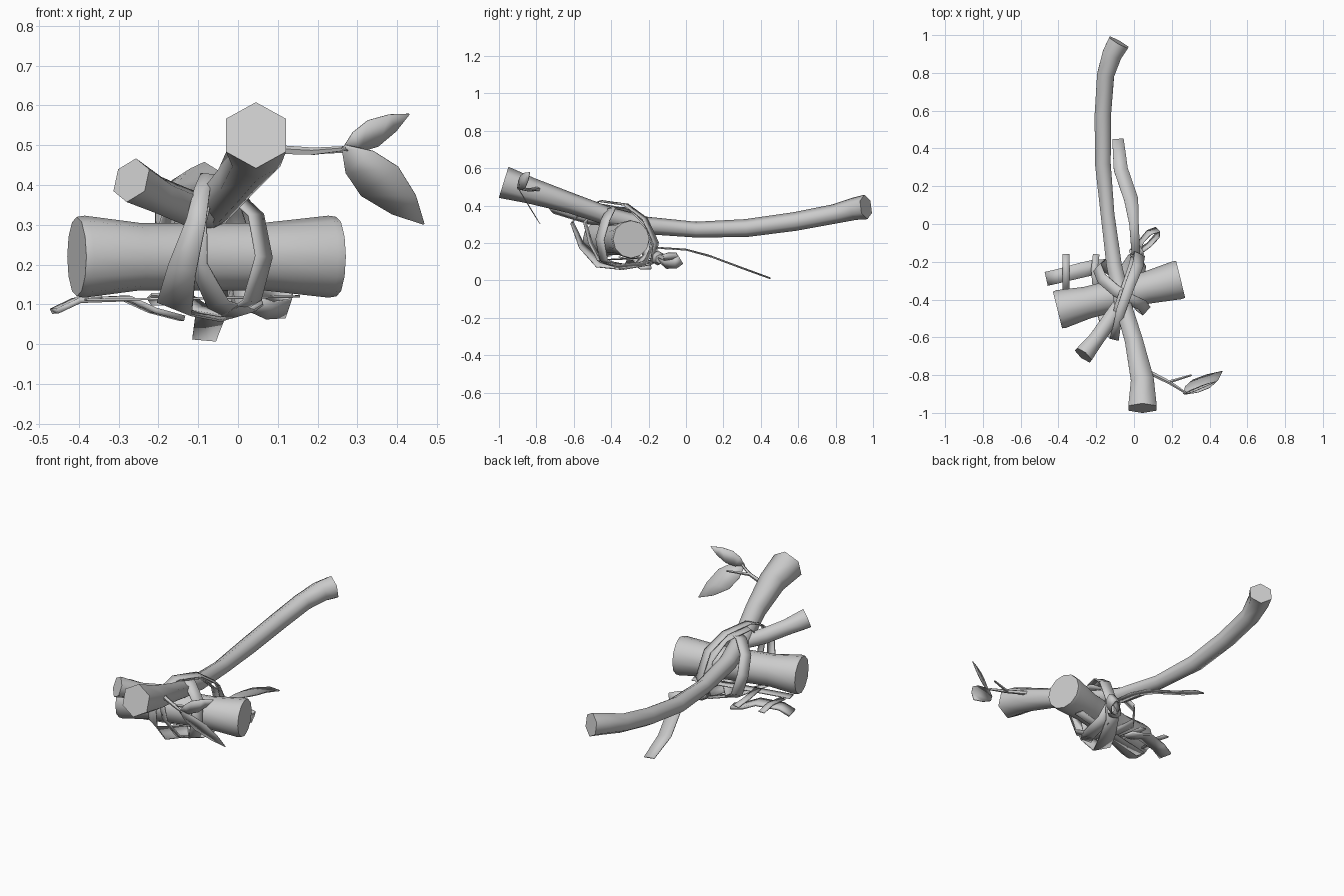
import bpy, bmesh, math
from mathutils import Vector as V


def finish(name, bm, smooth=True):
    bmesh.ops.recalc_face_normals(bm, faces=bm.faces)
    me = bpy.data.meshes.new(name)
    bm.to_mesh(me)
    bm.free()
    ob = bpy.data.objects.new(name, me)
    bpy.context.collection.objects.link(ob)
    if smooth:
        bpy.context.view_layer.objects.active = ob
        ob.select_set(True)
        bpy.ops.object.shade_smooth_by_angle(angle=math.radians(62))
        ob.select_set(False)
    return ob


def tangents(pts, closed=False):
    n = len(pts)
    if closed:
        return [(pts[(i + 1) % n] - pts[i - 1]).normalized() for i in range(n)]
    return [(pts[min(i + 1, n - 1)] - pts[max(i - 1, 0)]).normalized() for i in range(n)]


def tube(name, rows, sides):
    """rows: x, y, z, radius"""
    bm = bmesh.new()
    pts = [V(r[:3]) for r in rows]
    rings = []
    for p, t, row in zip(pts, tangents(pts), rows):
        side = t.cross(V((0, 0, 1))).normalized()
        up = side.cross(t)
        rings.append([bm.verts.new(p + row[3] * (up * math.cos(a) + side * math.sin(a)))
                      for a in (math.tau * k / sides for k in range(sides))])
    for a, b in zip(rings, rings[1:]):
        for k in range(sides):
            bm.faces.new((a[k], a[(k + 1) % sides], b[(k + 1) % sides], b[k]))
    bm.faces.new(rings[0])
    bm.faces.new(rings[-1])
    return finish(name, bm)


def ribbon(name, rows, closed=False, side=None, thick=0.006):
    """rows: x, y, z, width; side is the width direction, otherwise it wraps round the middle"""
    bm = bmesh.new()
    pts = [V(r[:3]) for r in rows]
    mid = sum(pts, V()) / len(pts)
    pairs = []
    for p, t, row in zip(pts, tangents(pts, closed), rows):
        s = V(side) if side else t.cross(p - mid)
        s = (s - t * s.dot(t)).normalized() * row[3] / 2
        pairs.append((bm.verts.new(p - s), bm.verts.new(p + s)))
    for i in range(len(pairs) if closed else len(pairs) - 1):
        a, b = pairs[i], pairs[(i + 1) % len(pairs)]
        bm.faces.new((a[0], a[1], b[1], b[0]))
    ob = finish(name, bm)
    m = ob.modifiers.new("thickness", 'SOLIDIFY')
    m.thickness, m.offset = thick, 0
    return ob


# long curved branch handle and its short side branch
tube("branch_handle", [(0.045, -0.975, 0.525, 0.087), (0.045, -0.83, 0.48, 0.07),
                       (0.0, -0.62, 0.415, 0.055), (-0.06, -0.42, 0.345, 0.05),
                       (-0.105, -0.22, 0.295, 0.047), (-0.14, 0.05, 0.272, 0.042),
                       (-0.165, 0.32, 0.28, 0.048), (-0.165, 0.58, 0.315, 0.05),
                       (-0.15, 0.79, 0.355, 0.052), (-0.115, 0.9, 0.383, 0.06),
                       (-0.08, 0.962, 0.393, 0.066)], 6)
tube("side_branch", [(-0.268, -0.695, 0.412, 0.058), (-0.2, -0.61, 0.375, 0.047),
                     (-0.13, -0.51, 0.345, 0.047), (-0.06, -0.4, 0.33, 0.04)], 6)

# log head, waisted in the middle
a, b = V((-0.405, -0.455, 0.22)), V((0.247, -0.293, 0.22))
tube("log_head", [(*a.lerp(b, t), r) for t, r in
                  ((0, 0.1), (0.03, 0.103), (0.24, 0.085), (0.72, 0.085), (0.97, 0.103), (1, 0.1))], 12)

# cloth strips wrapped round the joint
ribbon("wrap_front", [(-0.07, -0.46, 0.425, 0.05), (-0.02, -0.32, 0.405, 0.055), (0.02, -0.22, 0.33, 0.06),
                      (0.03, -0.16, 0.2, 0.06), (0.0, -0.18, 0.09, 0.07), (-0.08, -0.32, 0.07, 0.09),
                      (-0.16, -0.46, 0.09, 0.1), (-0.14, -0.56, 0.19, 0.075), (-0.105, -0.61, 0.31, 0.05),
                      (-0.09, -0.54, 0.39, 0.04)], True)
ribbon("wrap_inner", [(-0.08, -0.44, 0.405, 0.05), (-0.03, -0.3, 0.38, 0.05), (0.0, -0.21, 0.29, 0.05),
                      (0.01, -0.18, 0.18, 0.06), (0.03, -0.22, 0.09, 0.07), (0.01, -0.36, 0.075, 0.07),
                      (-0.05, -0.46, 0.1, 0.06), (-0.1, -0.51, 0.2, 0.05), (-0.1, -0.54, 0.31, 0.045)], True)
ribbon("wrap_cross", [(-0.17, -0.29, 0.335, 0.06), (-0.1, -0.35, 0.385, 0.06), (-0.02, -0.4, 0.385, 0.06),
                      (0.045, -0.43, 0.325, 0.06), (0.065, -0.46, 0.22, 0.06), (0.035, -0.44, 0.11, 0.06),
                      (-0.02, -0.36, 0.075, 0.06), (-0.1, -0.26, 0.09, 0.06), (-0.17, -0.21, 0.14, 0.06),
                      (-0.195, -0.23, 0.25, 0.06)], True)

# knot with its bow loop and long hanging tail
tube("knot", [(-0.02, -0.16, 0.12, 0.025), (0.01, -0.15, 0.12, 0.04), (0.045, -0.14, 0.115, 0.025)], 6)
ribbon("bow_loop", [(0.02, -0.15, 0.11, 0.05), (0.04, -0.09, 0.125, 0.05), (0.08, -0.045, 0.125, 0.055),
                    (0.125, -0.03, 0.11, 0.055), (0.125, -0.06, 0.09, 0.055), (0.08, -0.11, 0.085, 0.05)],
       True, side=(0.3, -0.4, 0.85))
ribbon("ribbon_tail", [(0.01, -0.16, 0.175, 0.045), (0.0, 0.0, 0.165, 0.05), (-0.015, 0.13, 0.13, 0.075),
                       (-0.07, 0.29, 0.07, 0.075), (-0.085, 0.45, 0.012, 0.06)], side=(1, 0.1, -0.1))

# small curved bark strip beside the log with its straps
ribbon("bark_strip", [(-0.462, -0.29, 0.083, 0.075), (-0.405, -0.277, 0.11, 0.075), (-0.28, -0.245, 0.115, 0.08),
                      (-0.215, -0.23, 0.085, 0.08), (-0.14, -0.215, 0.065, 0.06)],
       side=(-0.2, 1, 0), thick=0.014)
ribbon("bark_strap", [(-0.36, -0.16, 0.11, 0.035), (-0.36, -0.24, 0.126, 0.035), (-0.36, -0.35, 0.115, 0.035)],
       side=(1, 0, 0))
ribbon("bark_strap_inner", [(-0.2, -0.16, 0.1, 0.035), (-0.21, -0.24, 0.115, 0.035), (-0.2, -0.36, 0.125, 0.035)],
       side=(1, 0, 0))
ribbon("under_strip", [(-0.38, -0.4, 0.112, 0.05), (-0.1, -0.34, 0.115, 0.05), (0.15, -0.28, 0.12, 0.05)],
       side=(-0.2, 1, 0))

# forked twig with two leaves
tube("twig", [(0.06, -0.775, 0.49, 0.013), (0.19, -0.84, 0.484, 0.01), (0.275, -0.895, 0.492, 0.006)], 5)
tube("twig_fork", [(0.18, -0.838, 0.484, 0.009), (0.305, -0.8, 0.487, 0.005)], 5)


def leaf(name, base, tip, side, width):
    base, tip = V(base), V(tip)
    rows = [(*base.lerp(tip, t), w * width) for t, w in
            ((0, 0.1), (0.2, 0.75), (0.45, 1), (0.75, 0.65), (1, 0.03))]
    ribbon(name, rows, side=side, thick=0.003)


leaf("large_leaf", (0.265, -0.9, 0.497), (0.467, -0.78, 0.302), (0.6, -0.35, 0.62), 0.125)
leaf("small_leaf", (0.265, -0.9, 0.49), (0.43, -0.835, 0.578), (-0.4, -0.35, 0.8), 0.075)
